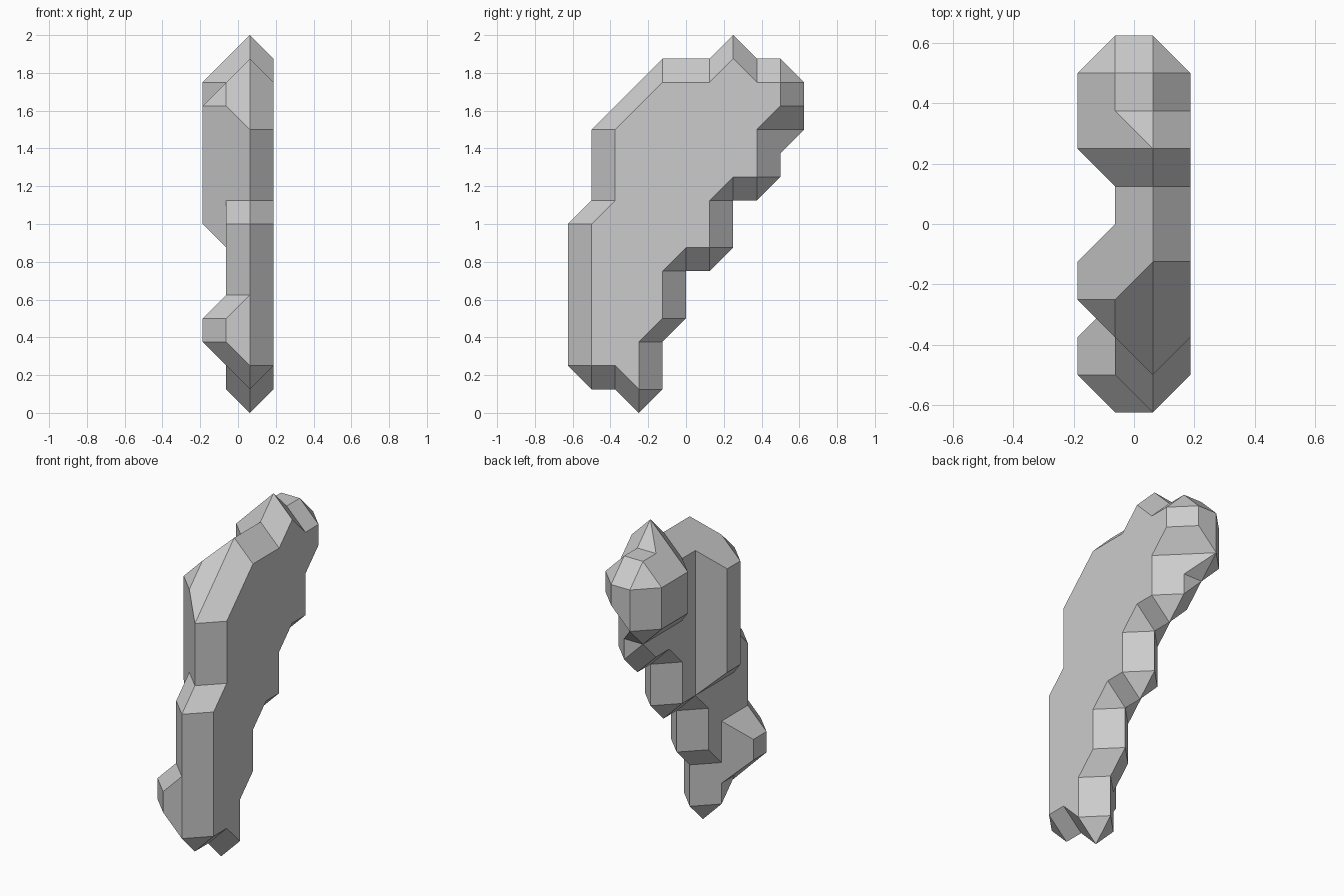
import bpy, bmesh
from itertools import product, combinations
from mathutils import Vector

if "Cube" in bpy.data.objects:
    bpy.data.objects.remove(bpy.data.objects["Cube"])

STEP = 0.125

# Main slab: height level -> (front, back) extent in grid steps
slab_rows = {1: (-2, -2), 2: (-4, -2), 3: (-4, -2), 4: (-4, -1), 5: (-4, -1),
             6: (-4, -1), 7: (-4, 1), 8: (-4, 1), 9: (-3, 1), 10: (-3, 3),
             11: (-3, 3), 12: (-3, 3), 13: (-2, 4), 14: (-1, 4), 15: (2, 2)}
core = {(2, j, k) for k, (a, b) in slab_rows.items() for j in range(a, b + 1)}

# Bumps on the left side: (front, back, low, high)
for a, b, lo, hi in [(2, 4, 12, 14),      # head at top rear
                     (-2, -1, 8, 13),     # tall ridge
                     (-4, -3, 3, 4)]:     # low knob
    core |= {(1, j, k) for j in range(a, b + 1) for k in range(lo, hi + 1)}

# Grow the core by one step along each axis
moves = [(0, 0, 0), (1, 0, 0), (-1, 0, 0), (0, 1, 0), (0, -1, 0), (0, 0, 1), (0, 0, -1)]
grown = {(x + a, y + b, z + c) for x, y, z in core for a, b, c in moves}


def corners(cell):
    return [p for p in product(*((c, c + 1) for c in cell)) if p in grown]


def is_solid(pts):
    for a, b, c, d in combinations([Vector(p) for p in pts], 4):
        if abs((b - a).cross(c - a).dot(d - a)) > 0.1:
            return True
    return False


cells = {c: corners(c) for c in product(range(-1, 5), range(-7, 7), range(-1, 18))}
cells = {c: pts for c, pts in cells.items() if is_solid(pts)}

# Faceted skin: hull of every cell, without walls shared by two cells
skin = bmesh.new()
verts = {p: skin.verts.new(((p[0] - 1.5) * STEP, p[1] * STEP, p[2] * STEP)) for p in grown}
for cell, pts in cells.items():
    hull = bmesh.new()
    for p in pts:
        hull.verts.new(p)
    bmesh.ops.convex_hull(hull, input=hull.verts[:])
    hull.normal_update()
    centre = sum((Vector(p) for p in pts), Vector()) / len(pts)
    for f in hull.faces:
        loop = [tuple(round(c) for c in v.co) for v in f.verts]
        if f.normal.dot(f.calc_center_median() - centre) < 0:
            loop.reverse()
        shared = False
        for axis in range(3):
            values = {p[axis] for p in loop}
            if len(values) == 1:
                side = list(cell)
                side[axis] += 1 if values.pop() > cell[axis] else -1
                shared = tuple(side) in cells
        if not shared:
            try:
                skin.faces.new([verts[p] for p in loop])
            except ValueError:
                pass
    hull.free()

# Clean up into large flat facets
bmesh.ops.delete(skin, geom=[v for v in skin.verts if not v.link_faces], context='VERTS')
bmesh.ops.dissolve_limit(skin, angle_limit=0.02, verts=skin.verts[:], edges=skin.edges[:])
mesh = bpy.data.meshes.new("faceted_slab")
skin.to_mesh(mesh)
skin.free()
bpy.context.collection.objects.link(bpy.data.objects.new("faceted_slab", mesh))
